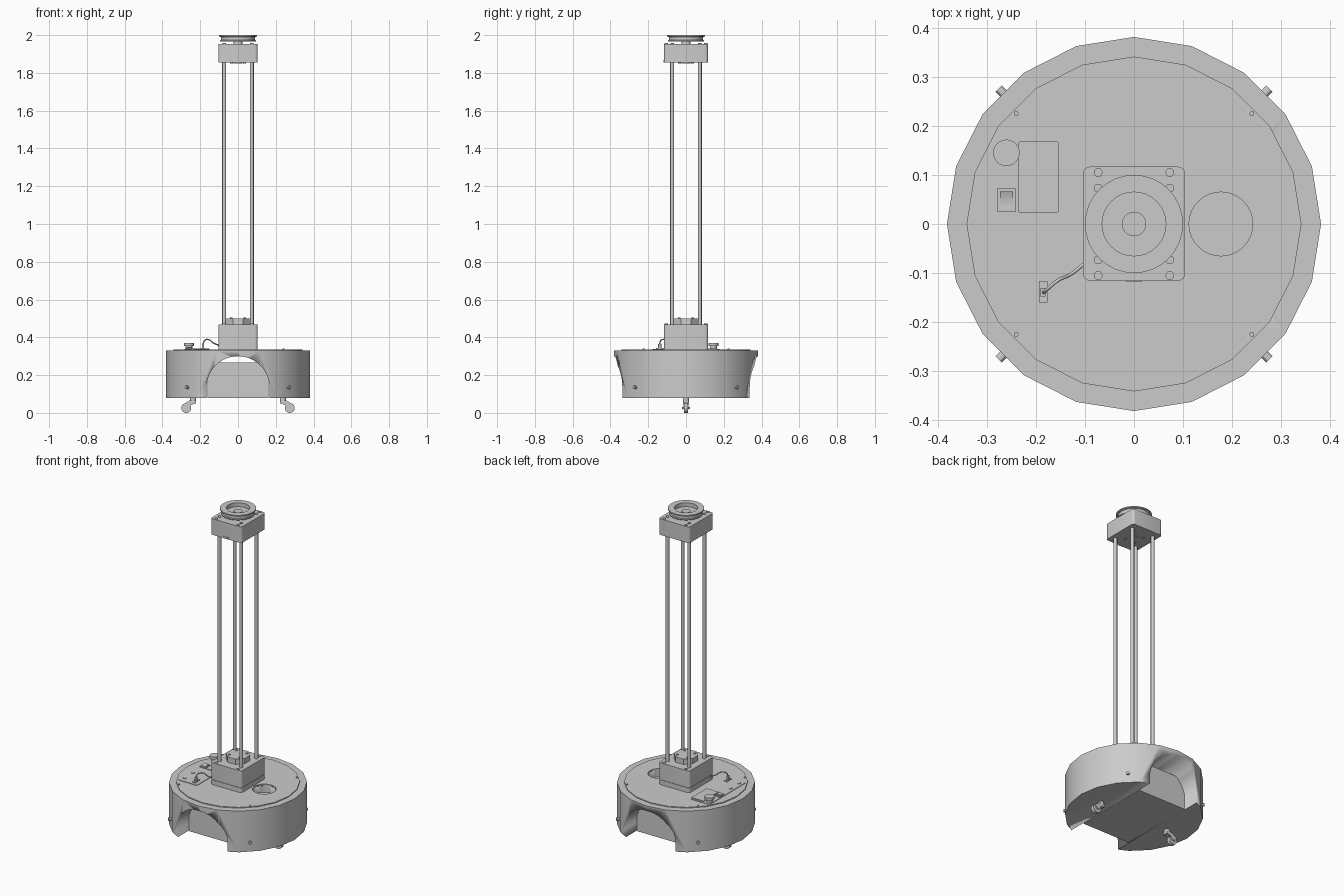
import bpy, bmesh, math
from mathutils import Vector, Matrix

if "Cube" in bpy.data.objects:
    bpy.data.objects.remove(bpy.data.objects["Cube"])

grey = bpy.data.materials.new("plain_grey")
grey.use_nodes = True
grey.diffuse_color = (0.6, 0.6, 0.6, 1)
grey.node_tree.nodes["Principled BSDF"].inputs["Base Color"].default_value = (0.6, 0.6, 0.6, 1)


def finish(name, bm, matrix=None):
    """Turn a bmesh into a named, shaded object."""
    if matrix:
        bm.transform(matrix)
    bmesh.ops.recalc_face_normals(bm, faces=bm.faces)
    mesh = bpy.data.meshes.new(name)
    bm.to_mesh(mesh)
    bm.free()
    mesh.materials.append(grey)
    ob = bpy.data.objects.new(name, mesh)
    bpy.context.collection.objects.link(ob)
    activate(ob)
    bpy.ops.object.shade_smooth_by_angle(angle=math.radians(30))
    return ob


def activate(ob):
    bpy.ops.object.select_all(action='DESELECT')
    ob.select_set(True)
    bpy.context.view_layer.objects.active = ob


def prism(name, points, low, high, matrix=None):
    """Extrude a flat outline from low to high along z."""
    bm = bmesh.new()
    face = bm.faces.new([bm.verts.new((x, y, low)) for x, y in points])
    top = bmesh.ops.extrude_face_region(bm, geom=[face])["geom"]
    bmesh.ops.translate(bm, vec=(0, 0, high - low),
                        verts=[v for v in top if isinstance(v, bmesh.types.BMVert)])
    return finish(name, bm, matrix)


def circle(r, sides, start=0.0, sweep=math.tau, cx=0.0, cy=0.0):
    return [(cx + r * math.cos(start + sweep * i / sides),
             cy + r * math.sin(start + sweep * i / sides)) for i in range(sides)]


def disc(name, x, y, r, low, high, sides=16, start=0.0):
    return prism(name, circle(r, sides, start, cx=x, cy=y), low, high)


def rounded_box(name, x0, x1, y0, y1, low, high, r=0.0):
    """Upright block with rounded vertical corners."""
    corners = [(x1 - r, y1 - r), (x0 + r, y1 - r), (x0 + r, y0 + r), (x1 - r, y0 + r)]
    points = []
    for i, (cx, cy) in enumerate(corners):
        for k in range(5 if r else 1):
            a = math.pi / 2 * (i + k / 4)
            points.append((cx + r * math.cos(a), cy + r * math.sin(a)))
    return prism(name, points, low, high)


def lathe(name, profile, steps=32):
    bm = bmesh.new()
    verts = [bm.verts.new((r, 0, z)) for r, z in profile]
    edges = [bm.edges.new(pair) for pair in zip(verts, verts[1:])]
    bmesh.ops.spin(bm, geom=verts + edges, axis=(0, 0, 1), cent=(0, 0, 0),
                   angle=math.tau, steps=steps)
    bmesh.ops.remove_doubles(bm, verts=bm.verts, dist=0.0001)
    return finish(name, bm)


def cut(ob, cutter):
    mod = ob.modifiers.new("cut", 'BOOLEAN')
    mod.operation, mod.object, mod.solver = 'DIFFERENCE', cutter, 'EXACT'
    activate(ob)
    bpy.ops.object.modifier_apply(modifier=mod.name)
    bpy.data.objects.remove(cutter)


SIDES = 20
TOP = 0.335
QUADRANTS = [(sx, sy) for sx in (-1, 1) for sy in (-1, 1)]

# Drum-shaped base with an arched tunnel from front to back
base_shell = disc("base_shell", 0, 0, 0.381, 0.08, 0.33, SIDES)
arch = [(0.167, 0.0)] + circle(0.167, 24, 0, math.pi, 0, 0.133) + [(-0.167, 0.133), (-0.167, 0.0)]
cut(base_shell, prism("arch_cutter", arch, -0.6, 0.6, Matrix.Rotation(math.pi / 2, 4, 'X')))
rounded_box("tunnel_block", -0.162, 0.162, -0.24, 0.24, 0.08, 0.268)

# Top plate with the round opening
top_plate = disc("top_plate", 0, 0, 0.341, 0.325, TOP, SIDES)
cut(top_plate, disc("plate_hole_cutter", 0.177, 0, 0.065, 0.3, 0.4, 32))
cut(base_shell, disc("shell_hole_cutter", 0.177, 0, 0.065, 0.285, 0.4, 32))

# Plate screws and side bolts
for sx, sy in QUADRANTS:
    disc("plate_screw", sx * 0.24, sy * 0.225, 0.005, TOP, TOP + 0.005, 10)
    turn = Matrix.Rotation(math.atan2(sy, sx), 4, 'Z') @ Matrix.Rotation(math.pi / 2, 4, 'Y')
    prism("side_bolt", circle(0.009, 12), 0.365, 0.39, Matrix.Translation((0, 0, 0.135)) @ turn)

# Column foot: lower tray, upper cover and octagonal boss
rounded_box("foot_tray", -0.104, 0.104, -0.116, 0.117, 0.33, 0.364, 0.015)
rounded_box("foot_seam", -0.101, 0.101, -0.113, 0.114, 0.36, 0.37, 0.015)
rounded_box("foot_cover", -0.104, 0.104, -0.116, 0.117, 0.367, 0.468, 0.015)
disc("foot_boss", 0, 0, 0.068, 0.465, 0.5, 8, math.pi / 8)

# Four tall rods
for sx, sy in QUADRANTS:
    disc("column_rod", sx * 0.073, sy * 0.073, 0.0105, 0.46, 1.87, 16)

# Head block with bolts above and below
rounded_box("head_block", -0.104, 0.104, -0.116, 0.117, 1.855, 1.953, 0.015)
for sx, sy in QUADRANTS:
    for y in (0.073, 0.105):
        disc("head_bolt", sx * 0.073, sy * y, 0.009, 1.95, 1.957, 12)
    disc("lower_bolt", sx * 0.035, sy * 0.035, 0.008, 1.85, 1.86, 12)
    disc("foot_bolt", sx * 0.073, sy * 0.105, 0.009, 0.465, 0.472, 12)
    disc("boss_bolt", sx * 0.035, sy * 0.035, 0.007, 0.495, 0.504, 12)
disc("lower_hub", 0, 0, 0.023, 1.851, 1.86, 20)
rounded_box("head_tab", -0.016, 0.016, -0.118, -0.105, 1.855, 1.867)

# Grooved ring on a short neck
disc("ring_neck", 0, 0, 0.025, 1.945, 1.98, 24)
lathe("top_ring", [(0, 1.976), (0.065, 1.976), (0.065, 2.0), (0.1, 2.0), (0.1, 1.993),
                   (0.09, 1.99), (0.09, 1.975), (0.094, 1.972), (0.094, 1.967), (0, 1.967)])
disc("ring_hub", 0, 0, 0.023, 1.97, 1.981, 24)

# Control panel
P = TOP + 0.003
rounded_box("control_panel", -0.283, -0.152, -0.177, 0.178, 0.33, P, 0.01)
rounded_box("display", -0.235, -0.154, 0.023, 0.168, TOP, P + 0.004, 0.003)
disc("button_stem", -0.26, 0.145, 0.018, TOP, 0.358, 20)
disc("button_head", -0.26, 0.145, 0.027, 0.355, 0.37, 24)
rounded_box("switch_frame", -0.279, -0.24, 0.025, 0.073, TOP, P + 0.004, 0.002)
rocker = [(0.033, P), (0.066, P), (0.066, P + 0.012), (0.05, P + 0.006), (0.033, P + 0.007)]
prism("switch_rocker", rocker, -0.273, -0.246,
      Matrix(((0, 0, 1, 0), (1, 0, 0, 0), (0, 1, 0, 0), (0, 0, 0, 1))))
for y in (-0.058, -0.14):
    rounded_box("socket_wide", -0.268, -0.252, y - 0.005, y + 0.005, TOP, P + 0.003)
    rounded_box("socket_long", -0.265, -0.255, y - 0.01, y + 0.01, TOP, P + 0.003)
rounded_box("plug_frame", -0.194, -0.176, -0.16, -0.116, TOP, P + 0.005)
rounded_box("plug", -0.191, -0.179, -0.148, -0.13, TOP, 0.365, 0.003)

# Cable from plug to column foot
curve = bpy.data.curves.new("cable", 'CURVE')
curve.dimensions, curve.bevel_depth, curve.bevel_resolution = '3D', 0.0035, 2
route = [(-0.185, -0.14, 0.36), (-0.178, -0.134, 0.382), (-0.155, -0.115, 0.388),
         (-0.13, -0.103, 0.37), (-0.1, -0.08, 0.357)]
spline = curve.splines.new('BEZIER')
spline.bezier_points.add(len(route) - 1)
for point, place in zip(spline.bezier_points, route):
    point.co = place
    point.handle_left_type = point.handle_right_type = 'AUTO'
curve.materials.append(grey)
bpy.context.collection.objects.link(bpy.data.objects.new("cable", curve))

# Two trailing casters
flat = Matrix.Rotation(math.pi / 2, 4, 'X')
for s in (-1, 1):
    disc("caster_stem", s * 0.238, 0, 0.016, 0.058, 0.085, 16)
    prism("caster_wheel", circle(0.026, 24, cx=s * 0.274, cy=0.026), -0.011, 0.011, flat)
    fork = [(s * x, z) for x, z in ((0.222, 0.062), (0.256, 0.066), (0.292, 0.044),
                                    (0.28, 0.018), (0.266, 0.02), (0.25, 0.042), (0.224, 0.05))]
    for y in (-0.017, 0.013):
        prism("caster_fork", fork, y, y + 0.004, flat)
    rounded_box("caster_bridge", s * 0.238 - 0.016, s * 0.238 + 0.016, -0.017, 0.017, 0.05, 0.063, 0.005)
    prism("caster_axle", circle(0.006, 12, cx=s * 0.274, cy=0.026), -0.02, 0.02, flat)
